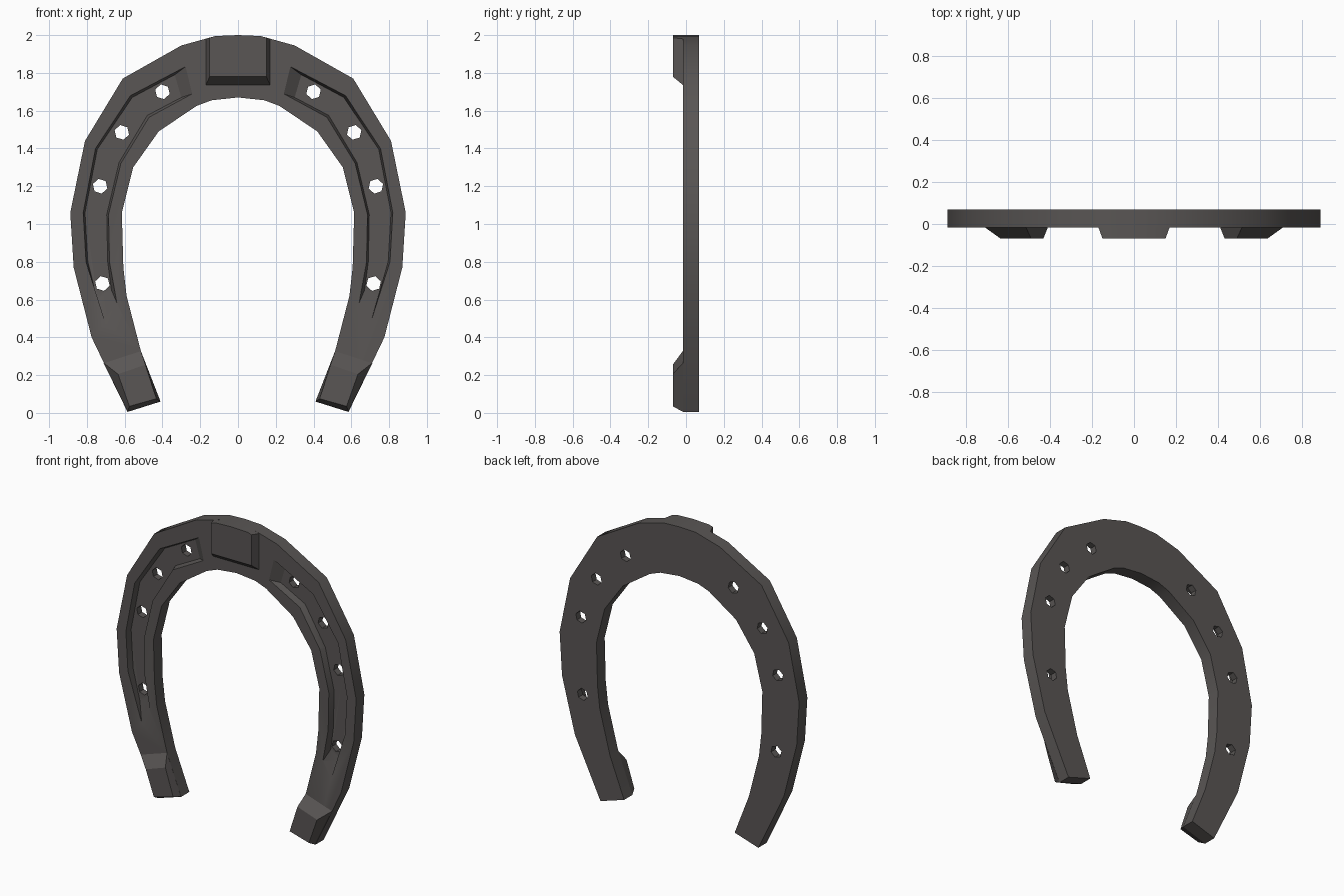
import bpy, bmesh, math

if "Cube" in bpy.data.objects:
    bpy.data.objects.remove(bpy.data.objects["Cube"])

steel = bpy.data.materials.new("dark steel")
steel.diffuse_color = (0.10, 0.092, 0.089, 1)
steel.use_nodes = True
steel.node_tree.nodes["Principled BSDF"].inputs["Base Color"].default_value = steel.diffuse_color


def loft(bm, a, ya, b, yb):
    """Solid between outline a at depth ya and outline b at depth yb (x, z points)."""
    va = [bm.verts.new((x, ya, z)) for x, z in a]
    vb = [bm.verts.new((x, yb, z)) for x, z in b]
    n = len(a)
    bm.faces.new(va)
    bm.faces.new(vb[::-1])
    for i in range(n):
        j = (i + 1) % n
        bm.faces.new((va[j], va[i], vb[i], vb[j]))


def finish(bm, name):
    bmesh.ops.recalc_face_normals(bm, faces=bm.faces[:])
    me = bpy.data.meshes.new(name)
    bm.to_mesh(me)
    bm.free()
    me.materials.append(steel)
    ob = bpy.data.objects.new(name, me)
    bpy.context.collection.objects.link(ob)
    return ob


def mirror(pts, s):
    return [(s * x, z) for x, z in pts]


def activate(ob):
    bpy.ops.object.select_all(action='DESELECT')
    ob.select_set(True)
    bpy.context.view_layer.objects.active = ob


FRONT, BACK, TIP = -0.017, 0.07, -0.07

# Shoe body: half outlines from toe to heel, mirrored
outer = [(0.12, 1.995), (0.30, 1.945), (0.61, 1.77), (0.81, 1.44),
         (0.888, 1.06), (0.87, 0.77), (0.775, 0.40), (0.585, 0.005)]
inner = [(0.41, 0.06), (0.515, 0.33), (0.59, 0.62), (0.607, 0.77), (0.615, 1.06),
         (0.555, 1.30), (0.42, 1.49), (0.22, 1.625), (0.14, 1.655)]
half = outer + inner
outline = [(0, 2.0)] + half + [(0, 1.67)] + mirror(half, -1)[::-1]
bm = bmesh.new()
loft(bm, outline, FRONT, outline, BACK)
body = finish(bm, "shoe_body")

# Nail grooves: sunken channel on each branch, sloped at both ends
g_out = [(0.275, 1.835), (0.57, 1.68), (0.755, 1.40), (0.82, 1.06), (0.805, 0.80), (0.70, 0.47)]
g_in = [(0.64, 0.58), (0.68, 0.80), (0.685, 1.05), (0.62, 1.32), (0.47, 1.565), (0.24, 1.69)]
f_out = [(0.335, 1.79), (0.56, 1.67), (0.745, 1.395), (0.81, 1.06), (0.795, 0.80), (0.745, 0.60)]
f_in = [(0.67, 0.65), (0.69, 0.80), (0.695, 1.05), (0.63, 1.325), (0.48, 1.575), (0.30, 1.67)]
bm = bmesh.new()
for s in (1, -1):
    loft(bm, mirror(g_out + g_in, s), FRONT - 0.002, mirror(f_out + f_in, s), 0.025)
grooves = finish(bm, "groove_cutter")

# Nail holes: low-sided holes through the groove floor
bm = bmesh.new()
for s in (1, -1):
    for cx, cz in ((0.40, 1.70), (0.615, 1.485), (0.73, 1.20), (0.718, 0.685)):
        ring = [(s * (cx + 0.04 * math.cos(k * math.tau / 6 + 0.3)),
                 cz + 0.04 * math.sin(k * math.tau / 6 + 0.3)) for k in range(6)]
        loft(bm, ring, -0.1, ring, 0.1)
holes = finish(bm, "hole_cutter")

for cutter in (grooves, holes):
    cutter.hide_render = True
    activate(body)
    mod = body.modifiers.new("cut", 'BOOLEAN')
    mod.operation = 'DIFFERENCE'
    mod.solver = 'EXACT'
    mod.object = cutter
    bpy.ops.object.modifier_apply(modifier=mod.name)
    bpy.data.objects.remove(cutter)

# Toe grip: raised block at the top centre
bm = bmesh.new()
base = [(-0.17, 1.98), (-0.12, 1.995), (0, 2.0), (0.12, 1.995), (0.17, 1.98), (0.17, 1.735), (-0.17, 1.735)]
top = [(-0.15, 1.986), (-0.12, 1.995), (0, 2.0), (0.12, 1.995), (0.15, 1.986), (0.15, 1.78), (-0.15, 1.78)]
loft(bm, base, FRONT + 0.002, top, TIP)
toe = finish(bm, "toe_grip")

# Heel grips: raised wedge at each branch end
h_base = [(0.585, 0.005), (0.41, 0.06), (0.515, 0.33), (0.712, 0.265)]
h_top = [(0.575, 0.035), (0.432, 0.075), (0.49, 0.255), (0.635, 0.205)]
bm = bmesh.new()
for s in (1, -1):
    loft(bm, mirror(h_base, s), FRONT + 0.002, mirror(h_top, s), TIP)
heels = finish(bm, "heel_grips")

for ob in (body, toe, heels):
    ob.location.z = 0
    activate(ob)
    bpy.ops.object.shade_smooth_by_angle(angle=math.radians(30))
